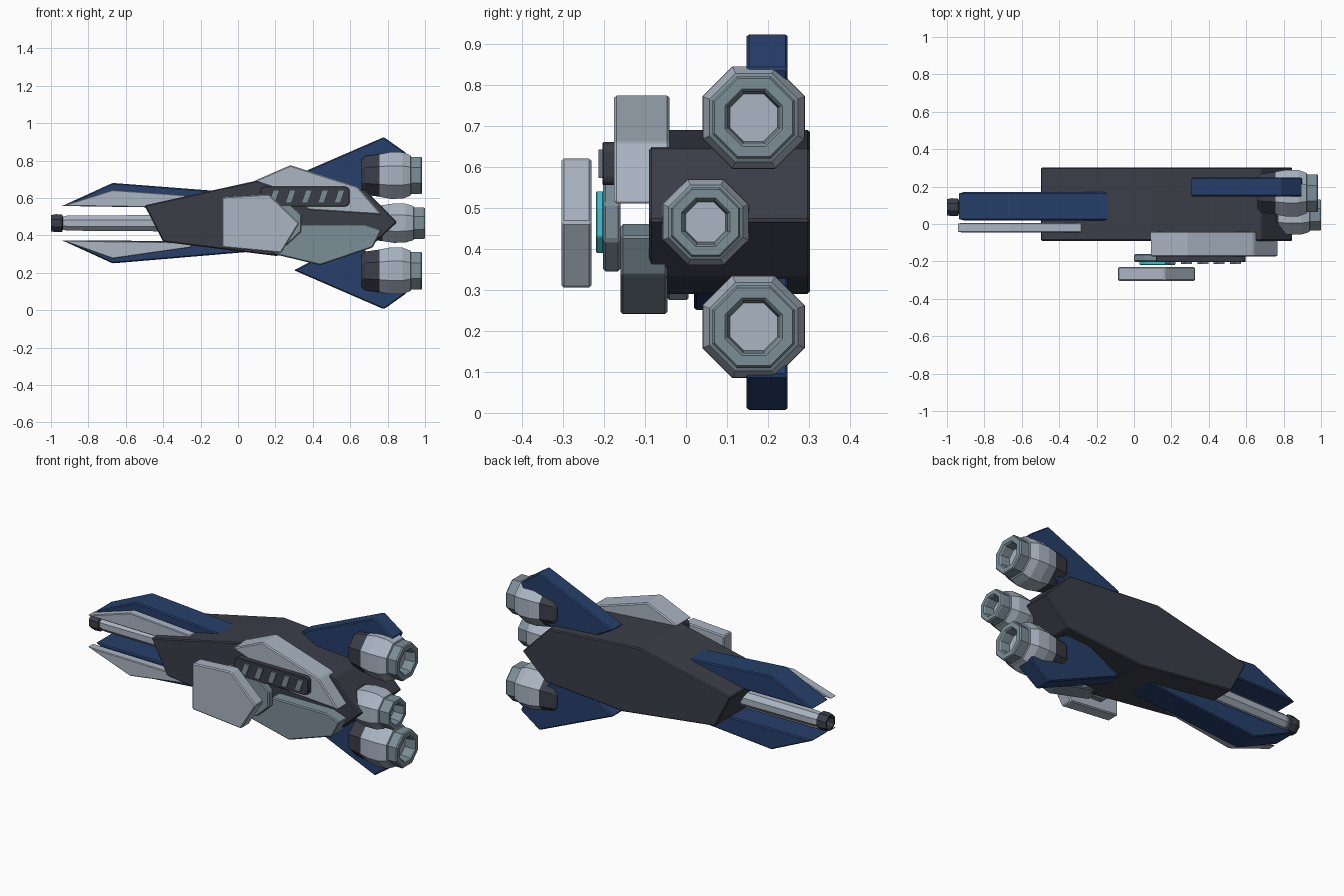
import bpy, bmesh, math

if "Cube" in bpy.data.objects:
    bpy.data.objects.remove(bpy.data.objects["Cube"])

MID = 0.465  # height of the symmetry line


def material(name, rgb):
    m = bpy.data.materials.new(name)
    m.diffuse_color = (*rgb, 1)
    m.use_nodes = True
    m.node_tree.nodes["Principled BSDF"].inputs["Base Color"].default_value = m.diffuse_color
    return m


DARK = material("dark_slate", (.043, .048, .064))
LIGHT = material("light_grey", (.40, .46, .54))
TEAL = material("grey_teal", (.20, .27, .31))
BLUE = material("navy_blue", (.019, .050, .145))
CYAN = material("cyan_glow", (.05, .52, .61))


def finish(name, bm, mats):
    bmesh.ops.recalc_face_normals(bm, faces=bm.faces[:])
    me = bpy.data.meshes.new(name)
    bm.to_mesh(me)
    bm.free()
    for m in mats:
        me.materials.append(m)
    ob = bpy.data.objects.new(name, me)
    bpy.context.collection.objects.link(ob)
    return ob


def slab(name, pts, y0, y1, mat, bevel=.006):
    """Extrude an x-z outline from y0 to y1."""
    bm = bmesh.new()
    face = bm.faces.new([bm.verts.new((x, y0, z)) for x, z in pts])
    ext = bmesh.ops.extrude_face_region(bm, geom=[face])
    for v in ext["geom"]:
        if isinstance(v, bmesh.types.BMVert):
            v.co.y = y1
    ob = finish(name, bm, [mat])
    if bevel:
        mod = ob.modifiers.new("edge_bevel", "BEVEL")
        mod.width = bevel
        mod.segments = 1
        mod.limit_method = 'ANGLE'
        mod.angle_limit = math.radians(20)
    return ob


def flip(pts):
    return [(x, 2 * MID - z) for x, z in pts]


def lathe(name, y, z, profile, mats):
    """Octagonal tube along x; profile rows are (x, flat radius, material index)."""
    bm = bmesh.new()
    rings = []
    for x, r, _ in profile:
        R = r / math.cos(math.pi / 8)
        rings.append([bm.verts.new((x, y + R * math.cos(a), z + R * math.sin(a)))
                      for a in [math.pi / 8 + k * math.pi / 4 for k in range(8)]])
    for i in range(len(rings) - 1):
        for k in range(8):
            n = (k + 1) % 8
            f = bm.faces.new((rings[i][k], rings[i][n], rings[i + 1][n], rings[i + 1][k]))
            f.material_index = profile[i][2]
    for ring, idx in ((rings[0], profile[0][2]), (rings[-1], profile[-1][2])):
        bm.faces.new(ring).material_index = idx
    return finish(name, bm, mats)


# Main hull
slab("hull", [(-.5, .56), (.09, .69), (.68, .645), (.85, .47), (.70, .33),
              (.2, .29), (-.4, .365)], -.09, .302, DARK)

# Forward blades with pale face plates
blade = [(-.94, .557), (-.67, .68), (-.15, .64), (.05, .60), (.05, .55), (-.5, .555)]
slab("upper_blade", blade, .02, .17, BLUE)
slab("lower_blade", [(-.94, .373), (-.67, .25), (.1, .315), (.1, .37), (-.4, .37)],
     .02, .17, BLUE)
slab("upper_blade_plate", [(-.945, .557), (-.67, .643), (-.28, .615), (-.28, .55),
                           (-.5, .55)], -.045, .006, LIGHT, .004)
slab("lower_blade_plate", [(-.945, .373), (-.67, .275), (-.25, .335), (-.25, .36),
                           (-.4, .365)], -.045, .006, LIGHT, .004)

# Rear fins
fin = [(.30, .717), (.78, .925), (.90, .84), (.84, .71), (.66, .60), (.52, .60)]
slab("upper_fin", fin, .148, .248, BLUE)
slab("lower_fin", [(x, max(z, .002)) for x, z in flip(fin)], .148, .248, BLUE)

# Gun barrel and hollow muzzle
lathe("gun_barrel", .09, MID, [(-.95, .030, 0), (-.915, .040, 0), (-.35, .044, 0)], [LIGHT])
lathe("gun_muzzle", .09, MID, [(-.955, .026, 0), (-.985, .026, 0), (-1.0, .034, 0),
                               (-1.0, .043, 0), (-.975, .048, 0), (-.94, .046, 0),
                               (-.935, .03, 0)], [DARK])


# Octagonal thrusters: dark cup, pale collar, teal nozzle, recessed pale floor
def thruster(name, y, z, shift, s):
    rows = [(.660, .085, 0), (.680, .103, 0), (.757, .114, 1), (.815, .125, 1),
            (.880, .124, 1), (.922, .108, 2), (.926, .100, 2), (.978, .100, 2),
            (.985, .095, 2), (.985, .070, 2), (.978, .064, 2), (.925, .058, 1)]
    lathe(name, y, z, [(x + shift, r * s, i) for x, r, i in rows], [DARK, LIGHT, TEAL])


thruster("upper_thruster", .165, .72, 0, 1)
thruster("lower_thruster", .165, .21, 0, 1)
thruster("middle_thruster", .048, MID, .015, .84)

# Front armour
slab("upper_armour", [(.085, .69), (.28, .775), (.64, .66), (.77, .51), (.38, .535),
                      (.20, .65)], -.175, -.04, LIGHT)
slab("lower_armour", [(.17, .305), (.44, .24), (.72, .335), (.77, .43), (.68, .46),
                      (.33, .46)], -.16, -.045, TEAL)

# Pad mount, glowing core and outer pad
slab("pad_mount", [(0, .40), (.06, .345), (.26, .345), (.34, .42), (.34, .51),
                   (.26, .585), (.06, .585), (0, .53)], -.202, -.16, TEAL)
slab("glow_core", [(.03, .43), (.07, .39), (.18, .39), (.22, .43), (.22, .50),
                   (.18, .54), (.07, .54), (.03, .50)], -.22, -.20, CYAN, .003)
slab("outer_pad", [(-.085, .605), (.165, .62), (.328, MID), (.23, .305), (-.085, .335)],
     -.304, -.23, LIGHT)

# Vent panel with rounded corners and slanted slats
corners = [(.575, .638, 0), (.14, .638, 90), (.14, .577, 180), (.575, .577, 270)]
slab("vent_panel", [(cx + .022 * math.cos(math.radians(a + t)),
                     cz + .022 * math.sin(math.radians(a + t)))
                    for cx, cz, a in corners for t in (0, 45, 90)], -.204, -.165, DARK, .003)
for i in range(5):
    x = .165 + .087 * i
    slab("vent_slat_%d" % (i + 1), [(x, .573), (x + .034, .573), (x + .058, .642),
                                    (x + .024, .642)], -.213, -.203, TEAL, 0)
